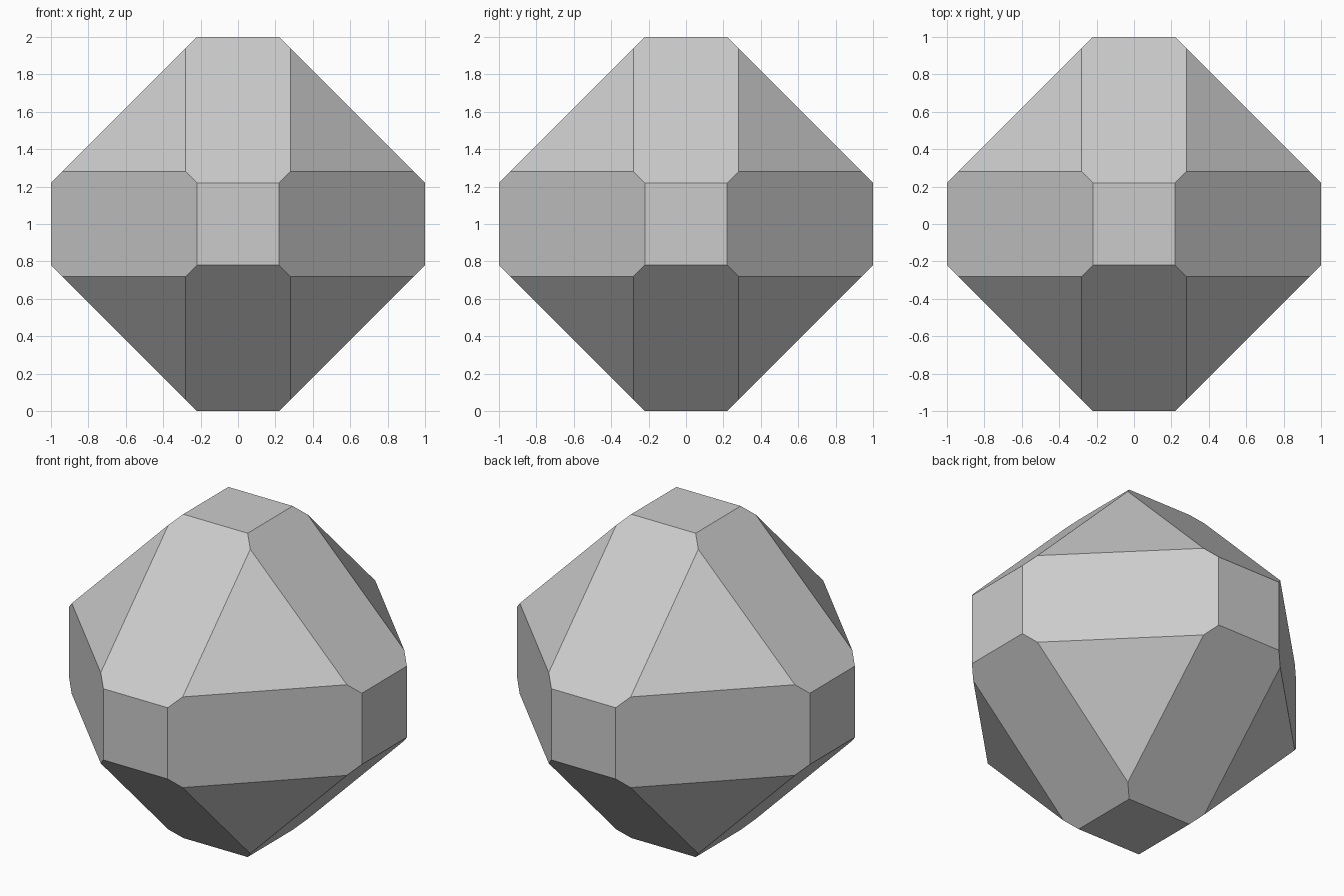
import bpy, bmesh
from itertools import product
from mathutils import Vector

cube = bpy.data.objects.get("Cube")
if cube:
    bpy.data.objects.remove(cube, do_unlink=True)

# Plain grey stone
grey = bpy.data.materials.new("grey")
grey.use_nodes = True
colour = (0.6, 0.6, 0.6, 1)
grey.diffuse_color = colour
grey.node_tree.nodes["Principled BSDF"].inputs["Base Color"].default_value = colour

# Start from a cube, then slice off edges and corners
EDGE = 1.22     # |x| + |y| on the edge facets
CORNER = 1.5    # |x| + |y| + |z| on the corner facets

bm = bmesh.new()
bmesh.ops.create_cube(bm, size=2)


def slice_off(direction, reach):
    normal = Vector(direction)
    point = normal * reach / normal.length_squared
    geom = bm.verts[:] + bm.edges[:] + bm.faces[:]
    cut = bmesh.ops.bisect_plane(bm, geom=geom, dist=1e-5, plane_co=point,
                                 plane_no=normal, clear_outer=True)
    rim = [e for e in cut["geom_cut"] if isinstance(e, bmesh.types.BMEdge)]
    bmesh.ops.contextual_create(bm, geom=rim)


directions = list(product((-1, 0, 1), repeat=3))
for count, reach in ((2, EDGE), (3, CORNER)):
    for d in directions:
        if sum(map(abs, d)) == count:
            slice_off(d, reach)

bmesh.ops.remove_doubles(bm, verts=bm.verts[:], dist=1e-4)
bmesh.ops.recalc_face_normals(bm, faces=bm.faces[:])
bmesh.ops.translate(bm, verts=bm.verts[:], vec=(0, 0, 1))

# Faceted stone, flat shaded
mesh = bpy.data.meshes.new("faceted_stone")
bm.to_mesh(mesh)
bm.free()
mesh.materials.append(grey)
stone = bpy.data.objects.new("faceted_stone", mesh)
bpy.context.collection.objects.link(stone)
